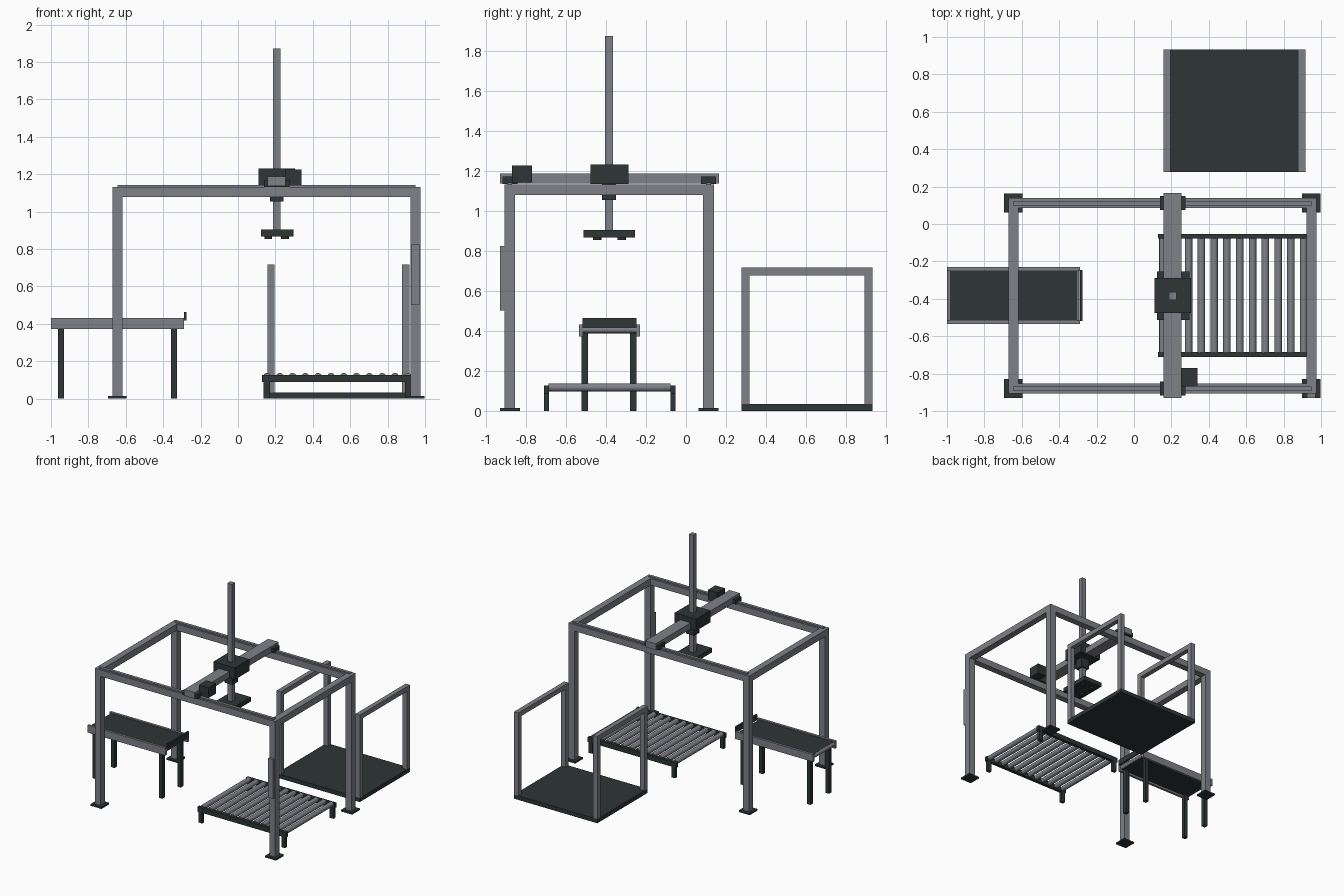
import bpy, bmesh, math
from mathutils import Matrix

if "Cube" in bpy.data.objects:
    bpy.data.objects.remove(bpy.data.objects["Cube"])


def material(name, rgb):
    m = bpy.data.materials.new(name)
    m.diffuse_color = (*rgb, 1)
    m.use_nodes = True
    m.node_tree.nodes["Principled BSDF"].inputs["Base Color"].default_value = m.diffuse_color
    return m


GREY = material("aluminium grey", (0.215, 0.22, 0.25))
DARK = material("dark charcoal", (0.027, 0.037, 0.036))


def finish(name, bm, mat):
    me = bpy.data.meshes.new(name)
    bm.to_mesh(me)
    bm.free()
    me.materials.append(mat)
    ob = bpy.data.objects.new(name, me)
    bpy.context.collection.objects.link(ob)
    return ob


def box(name, x, y, z, mat):
    """Box from (min, max) ranges on each axis."""
    bm = bmesh.new()
    bmesh.ops.create_cube(bm, size=1)
    for v in bm.verts:
        v.co = [r[0] + (c + 0.5) * (r[1] - r[0]) for r, c in zip((x, y, z), v.co)]
    return finish(name, bm, mat)


def around(c, w):
    return (c - w / 2, c + w / 2)


def cylinder(name, centre, r, length, axis, mat, r2=None):
    bm = bmesh.new()
    bmesh.ops.create_cone(bm, cap_ends=True, segments=20, radius1=r,
                          radius2=r if r2 is None else r2, depth=length)
    rot = Matrix.Rotation(math.pi / 2, 4, 'X') if axis == 'Y' else Matrix()
    bmesh.ops.transform(bm, matrix=Matrix.Translation(centre) @ rot, verts=bm.verts)
    for f in bm.faces:
        f.smooth = len(f.verts) == 4
    for e in bm.edges:
        e.smooth = all(f.smooth for f in e.link_faces)
    return finish(name, bm, mat)


# Gantry frame: posts, feet, beams and linear rails
PX, PY, PW = (-0.645, 0.948), (-0.88, 0.112), 0.054
for px in PX:
    for py in PY:
        box("gantry_post", around(px, PW), around(py, PW), (0.01, 1.078), GREY)
        box("gantry_foot", around(px, 0.1), around(py, 0.1), (0, 0.014), DARK)
    box("gantry_side_beam", around(px, PW), (PY[0] + PW / 2, PY[1] - PW / 2),
        (1.078, 1.132), GREY)
for py in PY:
    box("gantry_long_beam", (PX[0] - PW / 2, PX[1] + PW / 2), around(py, PW),
        (1.078, 1.132), GREY)
    box("linear_rail", PX, around(py, 0.024), (1.132, 1.142), GREY)

# Control box on the front right post
box("control_box", around(0.948, 0.045), (-0.93, -0.907), (0.502, 0.825), GREY)

# Moving bridge with end carriages and drive motor
MX, MY = 0.207, -0.382
box("bridge_beam", around(MX, 0.096), (-0.93, 0.166), (1.136, 1.187), GREY)
for py in PY:
    box("bridge_carriage", around(MX, 0.138), around(py, 0.075), (1.133, 1.17), DARK)
box("drive_motor", (0.25, 0.34), (-0.868, -0.77), (1.142, 1.226), DARK)

# Lifting head, mast and gripper
box("lifting_head", around(MX, 0.196), around(MY, 0.188), (1.134, 1.231), DARK)
box("mast", around(MX, 0.041), around(MY - 0.003, 0.041), (0.9, 1.872), GREY)
box("mast_collar", around(MX, 0.074), around(MY - 0.003, 0.07), (1.053, 1.135), DARK)
box("gripper_plate", around(MX + 0.002, 0.173), around(MY - 0.002, 0.258),
    (0.867, 0.904), DARK)
for sx in (-1, 1):
    for sy in (-1, 1):
        cylinder("suction_cup", (MX + sx * 0.045, MY + sy * 0.062, 0.862),
                 0.021, 0.014, 'Z', DARK)

# Roller conveyor
for y in ((-0.71, -0.685), (-0.078, -0.053)):
    box("roller_side_rail", (0.127, 0.935), y, (0.088, 0.128), DARK)
    for x in ((0.137, 0.17), (0.892, 0.925)):
        box("roller_conveyor_leg", x, y, (0, 0.088), DARK)
for i in range(12):
    cylinder("roller", (0.155 + i * 0.0684, -0.3815, 0.118), 0.02, 0.61, 'Y', GREY)

# Belt conveyor: belt, end rollers, side rails, end stop and legs
box("belt", (-0.985, -0.305), (-0.517, -0.247), (0.388, 0.424), DARK)
for x in (-0.982, -0.308):
    cylinder("belt_end_roller", (x, -0.382, 0.406), 0.017, 0.27, 'Y', GREY)
for y in ((-0.535, -0.515), (-0.249, -0.229)):
    box("belt_side_rail", (-1, -0.288), y, (0.372, 0.432), GREY)
box("belt_end_stop", (-0.289, -0.275), (-0.518, -0.246), (0.418, 0.464), DARK)
for x in (-0.947, -0.342):
    for y in (-0.505, -0.264):
        box("belt_conveyor_leg", around(x, 0.032), around(y, 0.032), (0, 0.39), DARK)

# Pallet station: floor plate and two hoop guards
box("station_floor", (0.157, 0.917), (0.278, 0.932), (0, 0.034), DARK)
for x in ((0.157, 0.196), (0.878, 0.917)):
    for y in ((0.278, 0.318), (0.892, 0.932)):
        box("guard_post", x, y, (0.034, 0.677), GREY)
    box("guard_top_bar", x, (0.278, 0.932), (0.677, 0.717), GREY)
